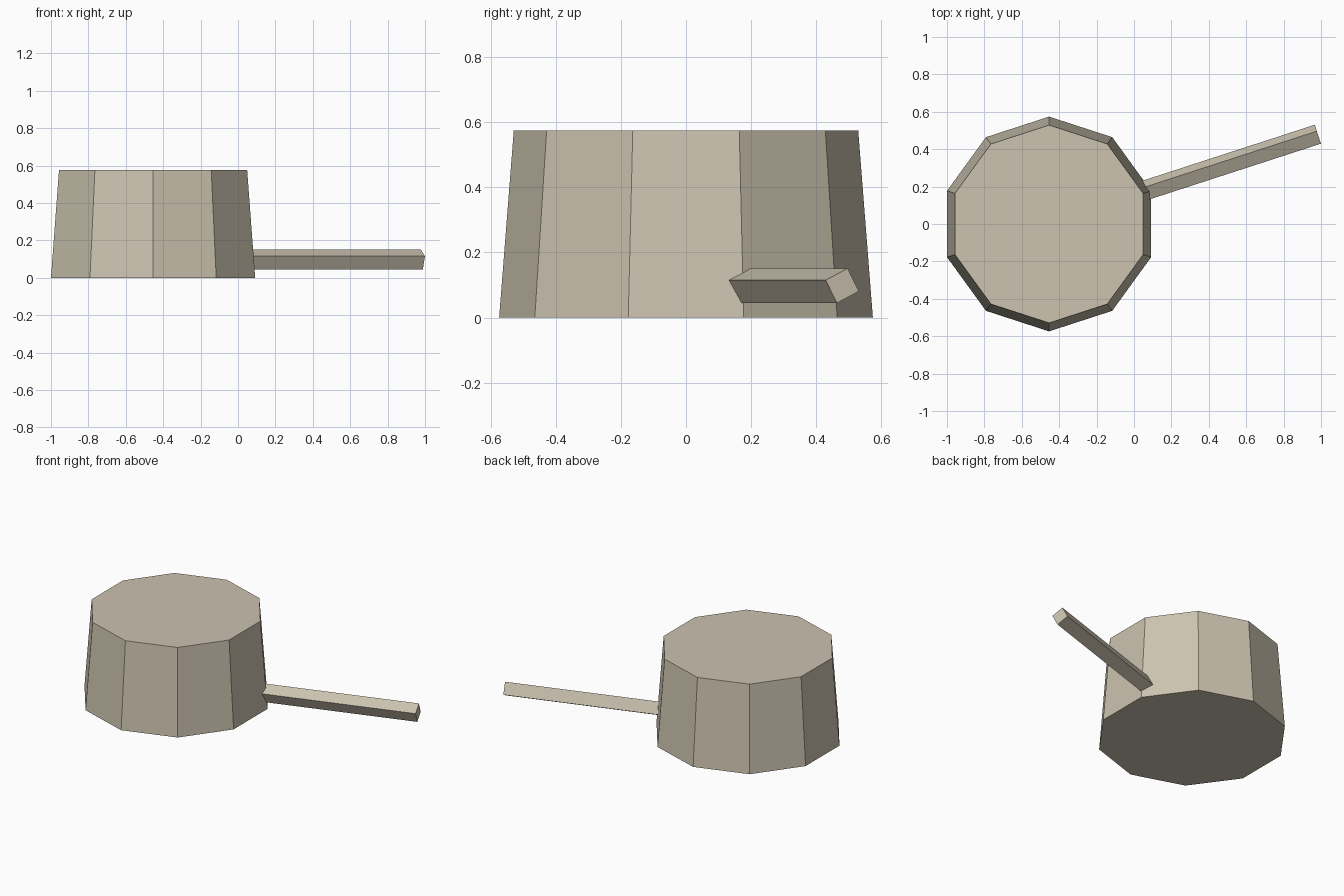
import bpy
import bmesh
from math import sin, cos, tau, radians
from mathutils import Matrix, Vector

cube = bpy.data.objects.get("Cube")
if cube:
    bpy.data.objects.remove(cube)

# Single flat beige for the whole model
beige = bpy.data.materials.new("warm_beige")
beige.use_nodes = True
colour = (0.604, 0.546, 0.434, 1)
beige.diffuse_color = colour
beige.node_tree.nodes["Principled BSDF"].inputs["Base Color"].default_value = colour


def prism(name, sides, r_start, r_end, length, turn, matrix):
    """Closed, optionally tapered prism along local z, flat shaded."""
    bm = bmesh.new()
    rings = []
    for radius, z in ((r_start, 0), (r_end, length)):
        angles = [turn + tau * i / sides for i in range(sides)]
        rings.append([bm.verts.new((radius * cos(a), radius * sin(a), z)) for a in angles])
    low, high = rings
    bm.faces.new(low[::-1])
    bm.faces.new(high)
    for i in range(sides):
        j = (i + 1) % sides
        bm.faces.new((low[i], low[j], high[j], high[i]))
    bm.transform(matrix)
    mesh = bpy.data.meshes.new(name)
    bm.to_mesh(mesh)
    bm.free()
    mesh.materials.append(beige)
    obj = bpy.data.objects.new(name, mesh)
    bpy.context.collection.objects.link(obj)
    return obj


# Tapered ten-sided body with a point facing front and back
prism("body", 10, 0.574, 0.529, 0.575, radians(90),
      Matrix.Translation((-0.454, 0, 0)))

# Square handle, rolled on its axis, leaving the body along one corner
swing = radians(18)
along = Vector((cos(swing), sin(swing), 0))
across = Vector((-sin(swing), cos(swing), 0))
up = Vector((0, 0, 1))
length = 1.0
tip = Vector((0.983, 0.48, 0.098))
frame = Matrix((across, up, along)).transposed().to_4x4()
prism("handle", 4, 0.056, 0.056, length, radians(72),
      Matrix.Translation(tip - along * length) @ frame)
